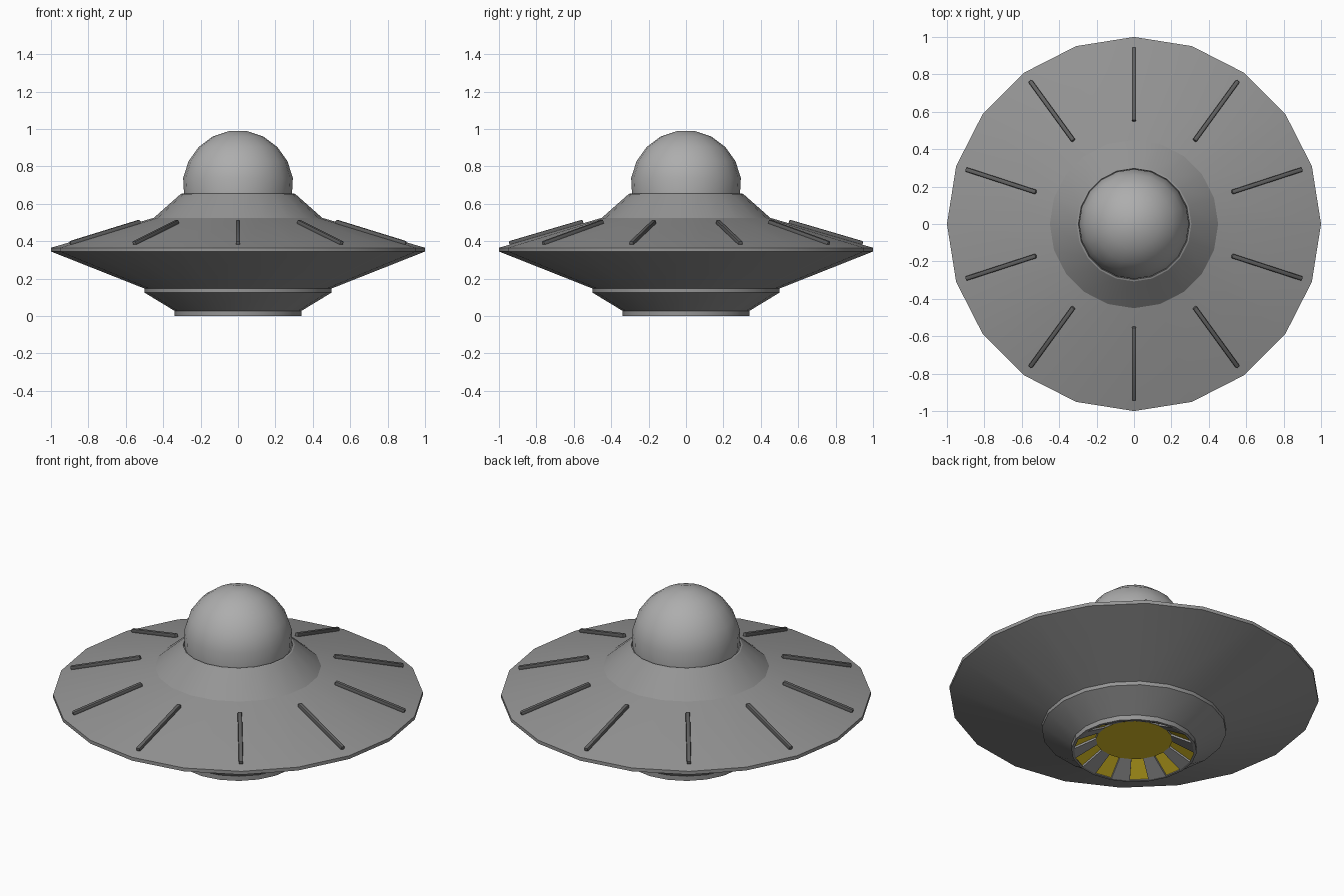
import bpy, bmesh, math
from mathutils import Matrix, Vector

if "Cube" in bpy.data.objects:
    bpy.data.objects.remove(bpy.data.objects["Cube"])

SIDES = 20


def material(name, color):
    m = bpy.data.materials.new(name)
    m.diffuse_color = (*color, 1)
    m.use_nodes = True
    m.node_tree.nodes["Principled BSDF"].inputs["Base Color"].default_value = m.diffuse_color
    return m


hull_grey = material("hull_grey", (0.30, 0.30, 0.30))
dome_grey = material("dome_grey", (0.42, 0.42, 0.42))
dark_grey = material("dark_grey", (0.12, 0.12, 0.12))
amber = material("amber_light", (0.75, 0.55, 0.02))


def lathe(profile):
    """Revolve (radius, z) points about z; travelling up the outside faces outward."""
    bm = bmesh.new()
    rings = []
    for r, z in profile:
        if r == 0:
            rings.append([bm.verts.new((0, 0, z))] * SIDES)
        else:
            rings.append([bm.verts.new((r * math.cos(a), r * math.sin(a), z))
                          for a in (2 * math.pi * j / SIDES for j in range(SIDES))])
    for a, b in zip(rings, rings[1:]):
        for j in range(SIDES):
            k = (j + 1) % SIDES
            bm.faces.new(dict.fromkeys((a[j], a[k], b[k], b[j])))
    return bm


def finish(bm, name, *mats, smooth=True):
    mesh = bpy.data.meshes.new(name)
    bm.to_mesh(mesh)
    bm.free()
    ob = bpy.data.objects.new(name, mesh)
    bpy.context.collection.objects.link(ob)
    for m in mats:
        mesh.materials.append(m)
    if smooth:
        bpy.ops.object.select_all(action='DESELECT')
        ob.select_set(True)
        bpy.context.view_layer.objects.active = ob
        bpy.ops.object.shade_smooth_by_angle(angle=math.radians(25))
    return ob


# Saucer hull: bottom lip, flared base, wide disc
finish(lathe([(0.325, 0), (0.34, 0), (0.34, 0.028), (0.5, 0.125), (0.5, 0.147),
              (1.0, 0.345), (1.0, 0.365), (0.45, 0.525), (0.44, 0.527)]),
       "saucer_hull", hull_grey)

# Collar that carries the dome, with a narrow lip
finish(lathe([(0.45, 0.525), (0.307, 0.652), (0.297, 0.655), (0.295, 0.64), (0.28, 0.64)]),
       "dome_collar", hull_grey)

# Dome: sphere of radius 0.3 with a small flat top
dome = [(0.288, 0.64)]
dome += [(0.297 * math.cos(math.radians(a)), 0.69 + 0.303 * math.sin(math.radians(a)))
         for a in range(9, 90, 18)]
finish(lathe(dome + [(0, 0.99)]), "dome", dome_grey)

# Recessed light bay: sloped wall whose alternate panels are inset lights
bm = lathe([(0.205, 0.066), (0.325, 0)])
bm.faces.ensure_lookup_table()
panels = [bm.faces[i] for i in range(0, SIDES, 2)]
bmesh.ops.inset_individual(bm, faces=panels, thickness=0.018)
bmesh.ops.inset_individual(bm, faces=panels, thickness=0.0005, depth=-0.01)
for f in panels:
    f.material_index = 1
finish(bm, "light_bay", hull_grey, amber)

# Glowing disc at the centre of the bay
finish(lathe([(0, 0.066), (0.207, 0.066)]), "bottom_light", amber)

# Ten raised ribs lying along the top slope
inner, outer = Vector((0.55, 0, 0.503)), Vector((0.945, 0, 0.387))
length = (outer - inner).length
tilt = math.atan2(inner.z - outer.z, outer.x - inner.x)
bm = bmesh.new()
for i in range(10):
    spin = Matrix.Rotation(math.radians(18 + 36 * i), 4, 'Z')
    place = (spin @ Matrix.Translation((inner + outer) / 2)
             @ Matrix.Rotation(tilt, 4, 'Y') @ Matrix.Diagonal((length, 0.024, 0.026, 1)))
    bmesh.ops.create_cube(bm, size=1, matrix=place)
bmesh.ops.bevel(bm, geom=bm.edges[:], offset=0.007, segments=2, profile=0.5, affect='EDGES')
finish(bm, "top_ribs", dark_grey)
